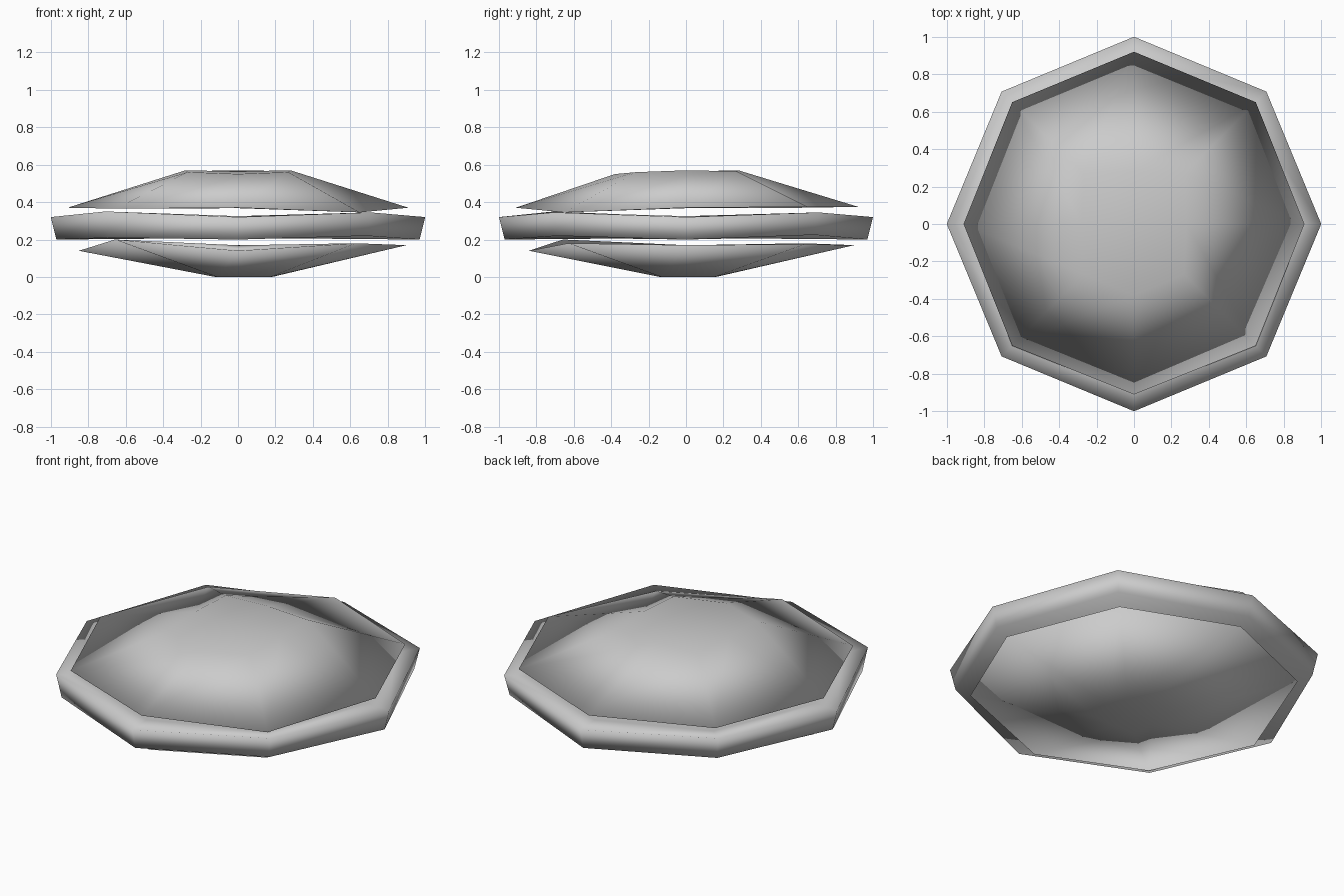
import bpy, bmesh, math

if "Cube" in bpy.data.objects:
    bpy.data.objects.remove(bpy.data.objects["Cube"])


def octagon(radii, heights, cx=0.0, cy=0.0):
    # Eight points starting at +x and running counter-clockwise
    return [(cx + r * math.cos(i * math.pi / 4), cy + r * math.sin(i * math.pi / 4), z)
            for i, (r, z) in enumerate(zip(radii, heights))]


def lofted(name, rings):
    # Closed solid lofted through octagons, bottom to top
    bm = bmesh.new()
    loops = [[bm.verts.new(p) for p in ring] for ring in rings]
    for low, high in zip(loops, loops[1:]):
        for i in range(8):
            j = (i + 1) % 8
            bm.faces.new((low[i], low[j], high[j], high[i]))
    for loop in (loops[0], loops[-1]):
        mid = bm.verts.new([sum(v.co[k] for v in loop) / 8 for k in range(3)])
        for i in range(8):
            bm.faces.new((loop[i], loop[(i + 1) % 8], mid))
    bmesh.ops.recalc_face_normals(bm, faces=bm.faces)
    mesh = bpy.data.meshes.new(name)
    bm.to_mesh(mesh)
    bm.free()
    for poly in mesh.polygons:
        poly.use_smooth = True
    obj = bpy.data.objects.new(name, mesh)
    bpy.context.collection.objects.link(obj)
    return obj


# Lower bun: small flat base flaring to a slightly uneven rim
lofted("lower_bun", [
    octagon([0.15, 0.2] * 4, [0.0] * 8, 0.03, 0.01),
    octagon([0.90, 0.90, 0.90, 0.89, 0.85, 0.93, 0.84, 0.89],
            [0.17, 0.175, 0.17, 0.18, 0.14, 0.20, 0.14, 0.18]),
])

# Patty: thick middle disc with raised diagonal corners
lofted("patty", [
    octagon([0.97] * 8, [0.20, 0.225, 0.20, 0.215, 0.20, 0.21, 0.20, 0.22]),
    octagon([1.0] * 8, [0.32, 0.345, 0.32, 0.345, 0.32, 0.35, 0.32, 0.345]),
    octagon([0.86] * 8, [0.325] * 8),
])

# Upper bun: wide rim rising to a small flat crown
lofted("upper_bun", [
    octagon([0.91, 0.92, 0.92, 0.92, 0.91, 0.92, 0.91, 0.92],
            [0.37, 0.375, 0.375, 0.37, 0.37, 0.365, 0.37, 0.345]),
    octagon([0.28, 0.38, 0.28, 0.38, 0.28, 0.38, 0.38, 0.38],
            [0.57, 0.565, 0.57, 0.565, 0.57, 0.56, 0.55, 0.56]),
])
